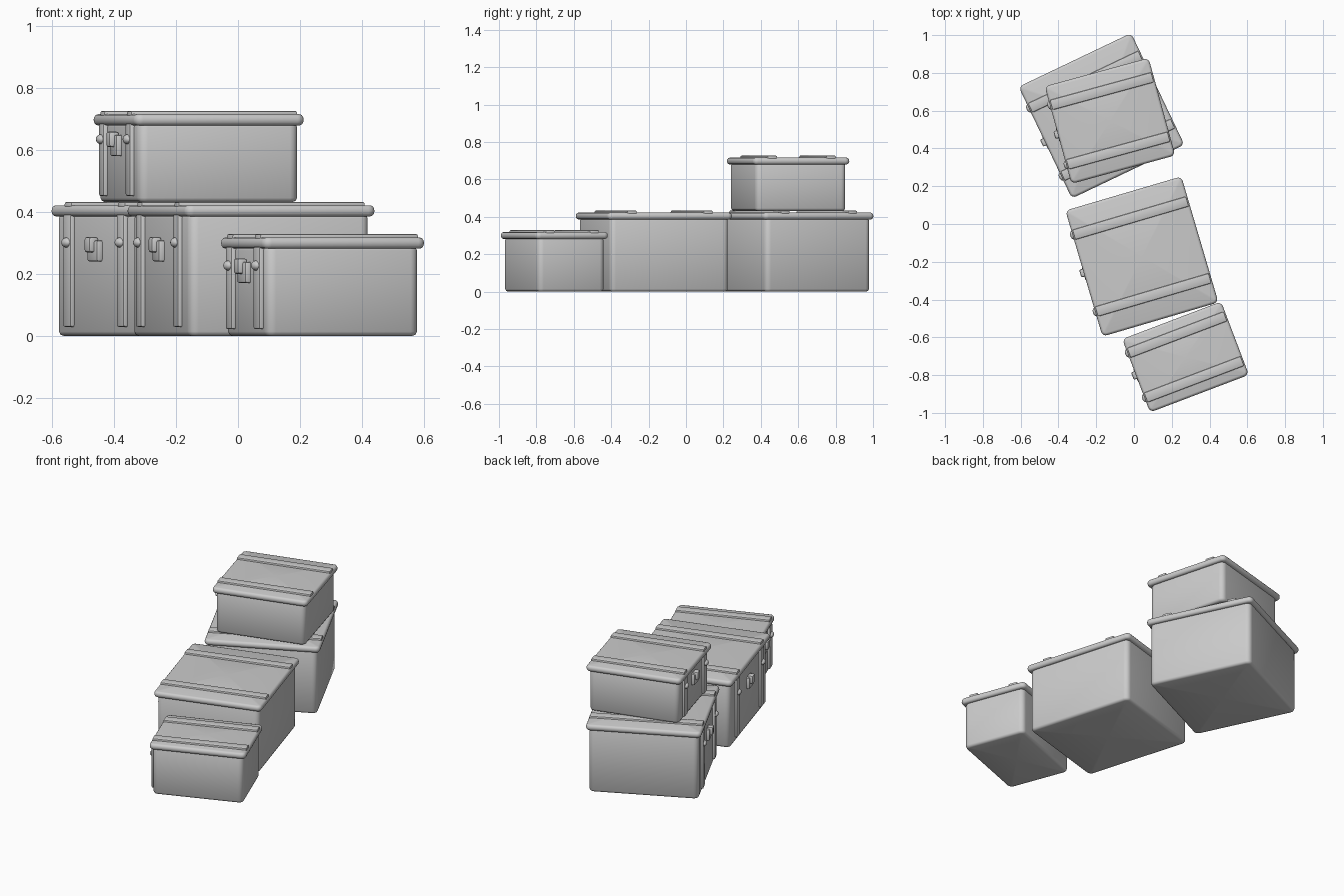
import bpy, bmesh, math
from mathutils import Matrix, Vector

cube = bpy.data.objects.get("Cube")
if cube:
    bpy.data.objects.remove(cube, do_unlink=True)

GREY = (0.6, 0.6, 0.6, 1)
mat = bpy.data.materials.new("plain grey")
mat.use_nodes = True
mat.diffuse_color = GREY
mat.node_tree.nodes["Principled BSDF"].inputs["Base Color"].default_value = GREY

OVERHANG = 0.017   # lid rim beyond the body
RIM = 0.036        # lid thickness


def finish(name, bm, place, angle=None):
    """Turn a bmesh into a smooth-shaded object standing at the trunk's place."""
    bmesh.ops.recalc_face_normals(bm, faces=bm.faces)
    mesh = bpy.data.meshes.new(name)
    bm.to_mesh(mesh)
    bm.free()
    mesh.materials.append(mat)
    mesh.shade_smooth()
    if angle:
        mesh.set_sharp_from_angle(angle=math.radians(angle))
    obj = bpy.data.objects.new(name, mesh)
    obj.matrix_world = place
    bpy.context.collection.objects.link(obj)


def ring(bm, length, width, radius, z, steps=4):
    """Rounded rectangle of vertices."""
    verts = []
    for corner in range(4):
        sx = 1 if corner in (0, 3) else -1
        sy = 1 if corner < 2 else -1
        for i in range(steps + 1):
            a = (corner + i / steps) * math.pi / 2
            verts.append(bm.verts.new((sx * (length / 2 - radius) + radius * math.cos(a),
                                       sy * (width / 2 - radius) + radius * math.sin(a), z)))
    return verts


def rounded_slab(name, length, width, radius, levels, place, angle=None):
    """Loft rounded rectangles through (inset, height) levels, closed by fans."""
    bm = bmesh.new()
    rings = [ring(bm, length - 2 * d, width - 2 * d, max(radius - d, 0.006), z)
             for d, z in levels]
    n = len(rings[0])
    for low, high in zip(rings, rings[1:]):
        for i in range(n):
            j = (i + 1) % n
            bm.faces.new((low[i], low[j], high[j], high[i]))
    for loop, (d, z) in ((rings[0], levels[0]), (rings[-1], levels[-1])):
        pole = bm.verts.new((0, 0, z))
        for i in range(n):
            bm.faces.new((loop[i], loop[(i + 1) % n], pole))
    finish(name, bm, place, angle)


def block(name, size, centre, bevel, place):
    """Box with rounded edges."""
    bm = bmesh.new()
    bmesh.ops.create_cube(bm, size=1)
    bmesh.ops.scale(bm, vec=size, verts=bm.verts)
    bmesh.ops.translate(bm, vec=centre, verts=bm.verts)
    bmesh.ops.bevel(bm, geom=bm.edges[:], offset=bevel, segments=2,
                    profile=0.5, affect='EDGES')
    finish(name, bm, place, 35)


def stud(name, radii, centre, place):
    bm = bmesh.new()
    bmesh.ops.create_uvsphere(bm, u_segments=16, v_segments=10, radius=1)
    bmesh.ops.scale(bm, vec=radii, verts=bm.verts)
    bmesh.ops.translate(bm, vec=centre, verts=bm.verts)
    finish(name, bm, place)


def trunk(name, x, y, base, turn, length, width, height):
    """Latched side faces local -x, lid straps run along local x."""
    place = Matrix.Translation((x, y, base)) @ Matrix.Rotation(math.radians(turn), 4, 'Z')
    rim_low = height - RIM
    face = -length / 2 + OVERHANG

    # body with softened corners and bottom edge
    rounded_slab(name + "_body", length - 2 * OVERHANG, width - 2 * OVERHANG, 0.03,
                 [(0.016, 0), (0.005, 0.004), (0, 0.014),
                  (0, rim_low - 0.006), (0.005, rim_low + 0.005)], place)

    # lid with a rounded rim
    levels = []
    for i in range(7):
        a = -math.pi / 2 + math.pi * i / 6
        levels.append((0.014 * (1 - math.cos(a)), height - RIM / 2 + RIM / 2 * math.sin(a)))
    rounded_slab(name + "_lid", length, width, 0.026, levels, place, 40)

    for side, label in ((1, "back"), (-1, "front")):
        v = side * width * 0.305
        # strap over the lid
        block(f"{name}_{label}_lid_strap", (length - 0.012, 0.055, 0.022),
              (0, v, height), 0.007, place)
        # upright strap on the latched side
        low = height * 0.07
        block(f"{name}_{label}_upright_strap", (0.024, 0.055, rim_low - low + 0.006),
              (face - 0.003, v, (low + rim_low + 0.006) / 2), 0.006, place)
        # stud on the upright strap
        stud(f"{name}_{label}_stud", (0.016, 0.024, 0.016),
             (face - 0.014, v, height * 0.715), place)

    # latch plate and raised hasp
    mid = height * 0.665
    block(name + "_latch_plate", (0.026, 0.075, 0.068), (face - 0.006, 0, mid - 0.006), 0.006, place)
    block(name + "_latch_hasp", (0.034, 0.042, 0.05), (face - 0.019, 0.005, mid + 0.014), 0.008, place)


trunk("lower_back_trunk", -0.172, 0.573, 0, 25.5, 0.66, 0.655, 0.422)
trunk("upper_back_trunk", -0.127, 0.546, 0.432, 15.3, 0.57, 0.535, 0.284)
trunk("middle_trunk", 0.042, -0.172, 0, 16.4, 0.64, 0.695, 0.422)
trunk("front_trunk", 0.273, -0.704, 0, 20.8, 0.56, 0.415, 0.318)
